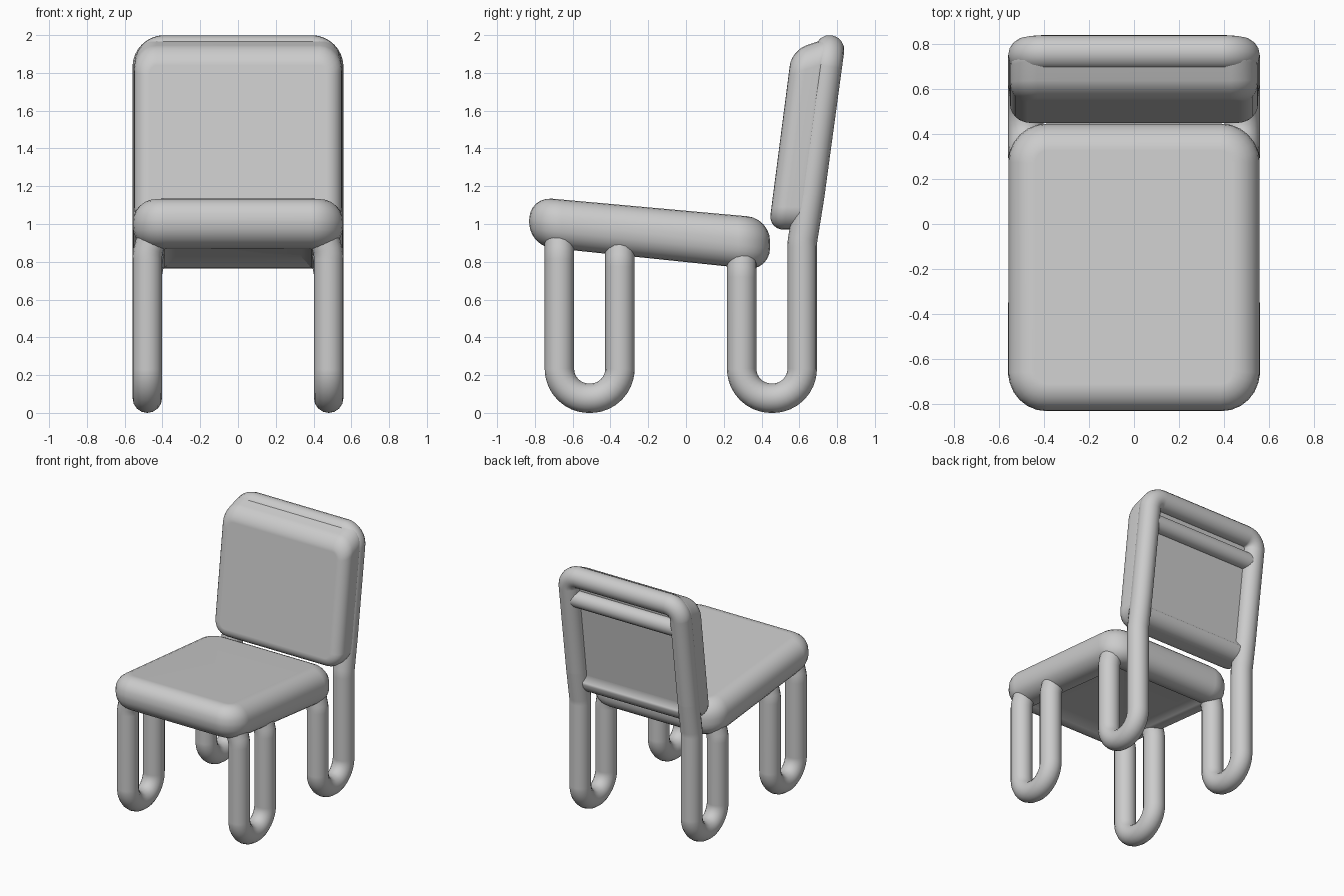
import bpy, bmesh, math
from mathutils import Vector

cube = bpy.data.objects.get("Cube")
if cube:
    bpy.data.objects.remove(cube, do_unlink=True)

GREY = (0.6, 0.6, 0.6, 1)
mat = bpy.data.materials.new("plain grey")
mat.use_nodes = True
mat.diffuse_color = GREY
bsdf = mat.node_tree.nodes["Principled BSDF"]
bsdf.inputs["Base Color"].default_value = GREY
bsdf.inputs["Roughness"].default_value = 0.7

LEG_X = 0.48
TUBE_R = 0.078


def finish(obj):
    obj.data.materials.append(mat)
    bpy.ops.object.select_all(action='DESELECT')
    obj.select_set(True)
    bpy.context.view_layer.objects.active = obj
    if obj.type == 'CURVE':
        bpy.ops.object.convert(target='MESH')
        obj = bpy.context.object
    bpy.ops.object.shade_smooth_by_angle(angle=math.radians(60))
    mod = obj.modifiers.new("Weighted normals", 'WEIGHTED_NORMAL')
    mod.keep_sharp = True


def cushion(name, profile, half_width, corner, bevel, recess_dir, rim, depth):
    """Extrude a four-point y-z profile across x, round it, sink the face along recess_dir."""
    bm = bmesh.new()
    sides = [[bm.verts.new((x, y, z)) for y, z in profile] for x in (-half_width, half_width)]
    for s in sides:
        bm.faces.new(s)
    for i in range(4):
        j = (i + 1) % 4
        bm.faces.new((sides[0][i], sides[0][j], sides[1][j], sides[1][i]))
    bmesh.ops.recalc_face_normals(bm, faces=bm.faces)
    # Round the outline of the slab first, then its rims
    outline = [bm.edges.get((s[a], s[b])) for s in sides for a, b in ((1, 2), (3, 0))]
    bmesh.ops.bevel(bm, geom=outline, offset=corner, segments=6, profile=0.5,
                    affect='EDGES', clamp_overlap=True)
    bm.normal_update()
    rims = [e for e in bm.edges if e.calc_face_angle() > 0.8]
    bmesh.ops.bevel(bm, geom=rims, offset=bevel, segments=6, profile=0.5,
                    affect='EDGES', clamp_overlap=True)
    bm.normal_update()
    face = max((f for f in bm.faces if f.normal.dot(recess_dir) > 0.9),
               key=lambda f: f.calc_area())
    bmesh.ops.inset_region(bm, faces=[face], thickness=rim, depth=0)
    bmesh.ops.inset_region(bm, faces=[face], thickness=depth, depth=-depth)
    mesh = bpy.data.meshes.new(name)
    bm.to_mesh(mesh)
    bm.free()
    obj = bpy.data.objects.new(name, mesh)
    bpy.context.collection.objects.link(obj)
    finish(obj)


def rounded(path, steps=10):
    """Replace each inner corner (point, radius) of a path by a circular arc."""
    pts = [Vector(path[0][0])]
    for (a, _), (p, r), (b, _) in zip(path, path[1:], path[2:]):
        a, p, b = Vector(a), Vector(p), Vector(b)
        d1, d2 = (a - p).normalized(), (b - p).normalized()
        half = d1.angle(d2) / 2
        t = r / math.tan(half)
        centre = p + (d1 + d2).normalized() * (r / math.sin(half))
        start, end = p + d1 * t - centre, p + d2 * t - centre
        pts += [centre + start.lerp(end, i / steps).normalized() * r for i in range(steps + 1)]
    return pts + [Vector(path[-1][0])]


def tube(name, path, radius=TUBE_R):
    curve = bpy.data.curves.new(name, 'CURVE')
    curve.dimensions = '3D'
    curve.bevel_depth = radius
    curve.bevel_resolution = 6
    curve.use_fill_caps = True
    pts = rounded(path)
    spline = curve.splines.new('POLY')
    spline.points.add(len(pts) - 1)
    for sp, p in zip(spline.points, pts):
        sp.co = (*p, 1)
    obj = bpy.data.objects.new(name, curve)
    bpy.context.collection.objects.link(obj)
    finish(obj)


# Seat, tilted down to the rear, hollowed below
cushion("seat", [(-0.83, 1.145), (0.445, 1.03), (0.445, 0.752), (-0.83, 0.885)],
        0.557, 0.17, 0.12, Vector((0, 0, -1)), 0.05, 0.05)

# Backrest pad, leaning back, hollowed behind
cushion("backrest", [(0.437, 0.97), (0.56, 1.92), (0.80, 2.0), (0.67, 0.97)],
        0.55, 0.12, 0.08, Vector((0, 1, 0)), 0.02, 0.04)

# Front U-shaped legs
U_R = 0.155
for side, x in (("left", LEG_X), ("right", -LEG_X)):
    inner = x * 0.93
    tube("front_leg_" + side, [
        ((inner, -0.67, 0.97), 0), ((x, -0.67, 0.84), 0.2),
        ((x, -0.67, TUBE_R), U_R), ((x, -0.35, TUBE_R), U_R),
        ((x, -0.35, 0.80), 0.2), ((inner, -0.35, 0.94), 0)])

# Rear legs and backrest frame: one bent tube from seat to seat
half = [((LEG_X * 0.93, 0.295, 0.90), 0), ((LEG_X, 0.295, 0.74), 0.2),
        ((LEG_X, 0.295, TUBE_R), U_R), ((LEG_X, 0.615, TUBE_R), U_R),
        ((LEG_X, 0.615, 0.90), 0.3), ((LEG_X, 0.655, 1.15), 0.3),
        ((LEG_X, 0.76, 1.922), 0.09)]
mirrored = [((-p[0], p[1], p[2]), r) for p, r in reversed(half)]
tube("rear_legs_and_back_frame", half + mirrored)

# Second bar across the back
tube("back_crossbar", [((-LEG_X, 0.735, 1.74), 0), ((LEG_X, 0.735, 1.74), 0)], 0.065)
